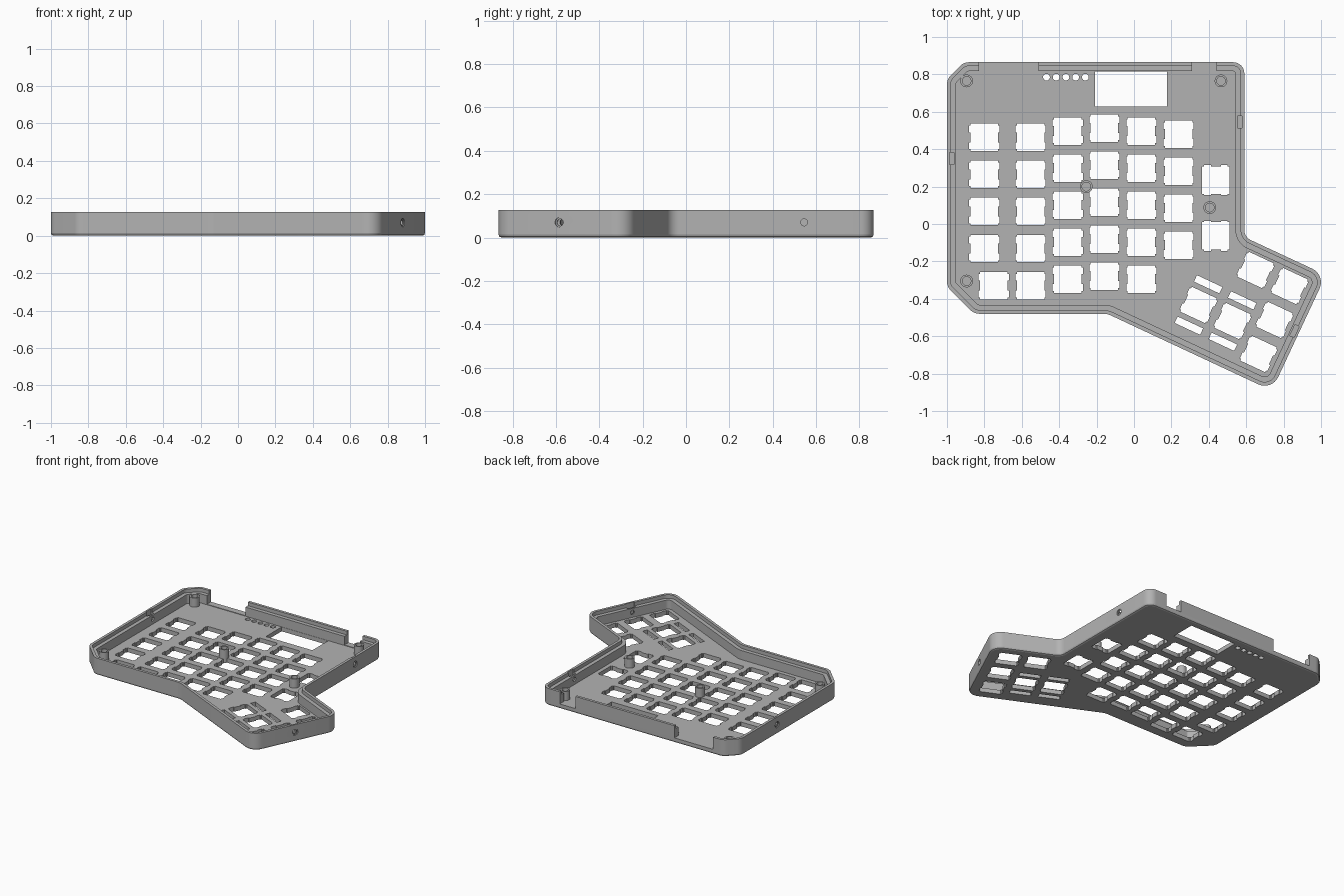
import bpy, bmesh, math
from mathutils import Vector, Matrix

if "Cube" in bpy.data.objects:
    bpy.data.objects.remove(bpy.data.objects["Cube"], do_unlink=True)

HEIGHT, SHELF, PLATE = 0.127, 0.10, 0.032
LIP, WALL = 0.02, 0.048
PITCH = 0.198
TILT = math.radians(-25)

grey = bpy.data.materials.new("case_grey")
grey.use_nodes = True
grey.diffuse_color = (0.45, 0.45, 0.45, 1)
grey.node_tree.nodes["Principled BSDF"].inputs["Base Color"].default_value = (0.45, 0.45, 0.45, 1)


def finish(name, bm):
    bmesh.ops.recalc_face_normals(bm, faces=bm.faces)
    mesh = bpy.data.meshes.new(name)
    bm.to_mesh(mesh)
    bm.free()
    mesh.materials.append(grey)
    ob = bpy.data.objects.new(name, mesh)
    bpy.context.collection.objects.link(ob)
    return ob


def loft(bm, loops):
    """Skin a stack of equal loops and cap both ends."""
    rings = [[bm.verts.new(p) for p in loop] for loop in loops]
    n = len(rings[0])
    for a, b in zip(rings, rings[1:]):
        for i in range(n):
            j = (i + 1) % n
            bm.faces.new((a[i], a[j], b[j], b[i]))
    bm.faces.new(rings[0][::-1])
    bm.faces.new(rings[-1])


def prism(bm, outline, z0, z1, x=0, y=0, angle=0):
    m = Matrix.Translation((x, y, 0)) @ Matrix.Rotation(angle, 4, 'Z')
    loft(bm, [[m @ Vector((px, py, z)) for px, py in outline] for z in (z0, z1)])


def rect(w, h):
    return [(-w / 2, -h / 2), (w / 2, -h / 2), (w / 2, h / 2), (-w / 2, h / 2)]


def circle(r, n=24):
    return [(r * math.cos(i * math.tau / n), r * math.sin(i * math.tau / n)) for i in range(n)]


def cut(target, name, bm):
    cutter = finish(name, bm)
    mod = target.modifiers.new(name, 'BOOLEAN')
    mod.operation, mod.solver, mod.object = 'DIFFERENCE', 'EXACT', cutter
    bpy.context.view_layer.objects.active = target
    bpy.ops.object.modifier_apply(modifier=name)
    bpy.data.objects.remove(cutter, do_unlink=True)


# Outline corners: x, y, fillet radius
CORNERS = [(-1, -0.335, 0.07), (-0.855, -0.48, 0.07), (-0.143, -0.48, 0.1),
           (0.737, -0.891, 0.08), (1.026, -0.273, 0.08), (0.59, -0.07, 0.06),
           (0.59, 0.865, 0.06), (-0.91, 0.865, 0.07), (-1, 0.775, 0.07)]


def case_loop(inset, z, steps=8):
    """Rounded case outline, moved inward by inset."""
    pts = []
    for i, (x, y, r) in enumerate(CORNERS):
        p = Vector((x, y))
        d1 = (p - Vector(CORNERS[i - 1][:2])).normalized()
        d2 = (Vector(CORNERS[(i + 1) % len(CORNERS)][:2]) - p).normalized()
        turn = math.atan2(d1.x * d2.y - d1.y * d2.x, d1.dot(d2))
        s = 1 if turn > 0 else -1
        left = Vector((-d1.y, d1.x))
        c = p - d1 * r * math.tan(abs(turn) / 2) + left * r * s
        a = math.atan2(-left.y, -left.x)
        for k in range(steps + 1):
            t = a + turn * k / steps
            q = c + Vector((math.cos(t), math.sin(t))) * (s * r - inset)
            pts.append((q.x, q.y, z))
    return pts


# Case shell: rounded bottom edge, lip, shelf and floor plate
bm = bmesh.new()
loft(bm, [case_loop(0.014, 0), case_loop(0.004, 0.004), case_loop(0, 0.014),
          case_loop(0, HEIGHT), case_loop(LIP, HEIGHT), case_loop(LIP, SHELF),
          case_loop(WALL, SHELF), case_loop(WALL, PLATE)])
case = finish("case_shell", bm)

# Key openings with side clip notches
A, B = 0.0735, 0.081
side = [(A, -A), (A, -0.063), (B, -0.063), (B, -0.027), (A, -0.027),
        (A, 0.027), (B, 0.027), (B, 0.063), (A, 0.063), (A, A)]
KEY = side + [(-x, -y) for x, y in side]

bm = bmesh.new()


def opening(shape, x, y, angle=0):
    prism(bm, shape, -0.05, 0.06, x, y, angle)


# Main columns: x, top y, count
for x, top, count in [(-0.8, 0.463, 4), (-0.553, 0.463, 5), (-0.355, 0.497, 5),
                      (-0.158, 0.513, 5), (0.04, 0.497, 5), (0.238, 0.481, 4)]:
    for row in range(count):
        opening(KEY, x, top - row * PITCH)
opening(KEY, -0.75, 0.463 - 4 * PITCH)
for y in (0.235, -0.064):
    opening(KEY, 0.438, y, math.pi / 2)

# Thumb cluster, the two tall keys with stabiliser slots
for x, y in [(0.65, -0.246), (0.832, -0.332), (0.751, -0.513), (0.666, -0.695)]:
    opening(KEY, x, y, TILT)
for x, y in [(0.345, -0.433), (0.527, -0.519)]:
    opening(KEY, x, y, TILT)
    for s in (-1, 1):
        opening(rect(0.15, 0.038), x - s * 0.122 * math.sin(TILT),
                y + s * 0.122 * math.cos(TILT), TILT)

# Display window and indicator holes
opening(rect(0.385, 0.186), -0.017, 0.722)
for i in range(5):
    opening(circle(0.018), -0.468 + i * 0.052, 0.785)
cut(case, "plate_openings", bm)

# Rear wall gaps for the connectors
bm = bmesh.new()
for x0, x1 in [(-0.83, -0.51), (0.31, 0.44)]:
    prism(bm, rect(x1 - x0, 0.1), PLATE + 0.004, 0.2, (x0 + x1) / 2, 0.855)
cut(case, "rear_gaps", bm)

# Side screw holes with nut slots: wall point and outward angle
SCREWS = [(-1, 0.35, math.pi), (0.59, 0.545, 0), (0.881, -0.583, TILT)]
bm = bmesh.new()
for x, y, a in SCREWS:
    prism(bm, rect(0.025, 0.065), 0.042, 0.2, x - 0.025 * math.cos(a), y - 0.025 * math.sin(a), a)
cut(case, "nut_slots", bm)
for name, r, depth in [("screw_counterbores", 0.023, 0.006), ("screw_holes", 0.016, 0.07)]:
    bm = bmesh.new()
    for x, y, a in SCREWS:
        m = Matrix.Translation((x, y, 0.07)) @ Matrix.Rotation(a, 4, 'Z')
        loft(bm, [[m @ Vector((d, u, v)) for u, v in circle(r)] for d in (-depth, 0.03)])
    cut(case, name, bm)

# Screw standoffs with blind bores
bm = bmesh.new()
for x, y in [(-0.895, 0.765), (0.465, 0.765), (-0.895, -0.305), (0.405, 0.088), (-0.255, 0.2)]:
    loft(bm, [[(x + u, y + v, z) for u, v in circle(r)]
              for r, z in [(0.034, 0.001), (0.034, SHELF), (0.023, SHELF), (0.023, 0.045)]])
standoffs = finish("standoffs", bm)

# Smooth the rounded corners and keep the edges sharp
for ob in (case, standoffs):
    ob.select_set(True)
bpy.context.view_layer.objects.active = case
bpy.ops.object.shade_smooth_by_angle(angle=math.radians(20))
